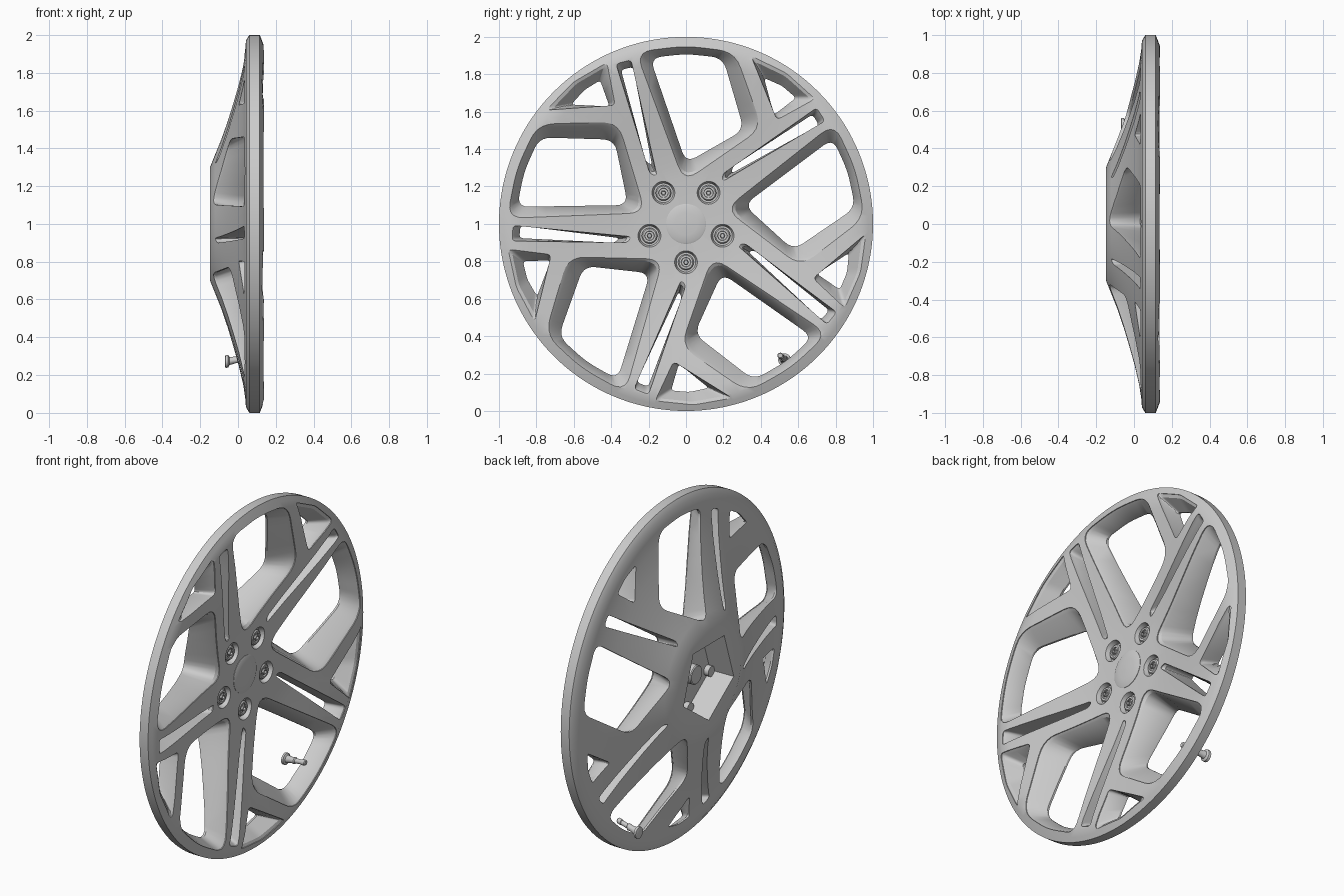
import bpy, bmesh, math
from mathutils import Vector

old = bpy.data.objects.get("Cube")
if old:
    bpy.data.objects.remove(old, do_unlink=True)

PX = 187.0   # outline units per model unit
FIVE = [math.radians(72 * k) for k in range(5)]

silver = bpy.data.materials.new("silver_grey")
silver.use_nodes = True
silver.diffuse_color = (0.6, 0.6, 0.6, 1)
silver.node_tree.nodes["Principled BSDF"].inputs["Base Color"].default_value = (0.6, 0.6, 0.6, 1)

# Dish profiles as (radius, x), outer face and back face
FRONT = [(0, .045), (.24, .045), (.32, .052), (.45, .07), (.6, .095), (.75, .119),
         (.88, .136), (.94, .138), (.975, .125), (1, .115)]
BACK = [(0, -.148), (.3, -.148), (.37, -.12), (.45, -.088), (.55, -.054), (.65, -.024),
        (.75, .004), (.85, .027), (.92, .038), (.97, .042), (1, .06)]


def height(profile, r):
    for (r0, x0), (r1, x1) in zip(profile, profile[1:]):
        if r <= r1:
            return x0 + (x1 - x0) * (r - r0) / (r1 - r0)
    return profile[-1][1]


def finish(name, bm, smooth=True):
    bmesh.ops.remove_doubles(bm, verts=bm.verts, dist=1e-5)
    bmesh.ops.recalc_face_normals(bm, faces=bm.faces)
    me = bpy.data.meshes.new(name)
    bm.to_mesh(me)
    bm.free()
    me.materials.append(silver)
    ob = bpy.data.objects.new(name, me)
    bpy.context.collection.objects.link(ob)
    if smooth:
        shade(ob)
    return ob


def shade(ob):
    bpy.ops.object.select_all(action='DESELECT')
    ob.select_set(True)
    bpy.context.view_layer.objects.active = ob
    bpy.ops.object.shade_smooth_by_angle(angle=math.radians(28))


def skin(bm, rings, caps=True):
    """Bridge rings of points into a closed skin."""
    loops = [[bm.verts.new(p) for p in ring] for ring in rings]
    for a, b in zip(loops, loops[1:]):
        for i in range(len(a)):
            j = (i + 1) % len(a)
            bm.faces.new((a[i], a[j], b[j], b[i]))
    if caps:
        bm.faces.new(loops[0])
        bm.faces.new(loops[-1])


def turned(bm, profile, centre=(0, 0), seg=32, turn=0.0):
    """Solid turned about an axis along x, from (radius, x) points."""
    rings = []
    for r, x in profile:
        ring = []
        for i in range(seg):
            a = turn + 2 * math.pi * i / seg
            ring.append((x, centre[0] + r * math.cos(a), 1 + centre[1] + r * math.sin(a)))
        rings.append(ring)
    skin(bm, rings)


def rounded(points, radius, steps=5, splits=5):
    """Outline with rounded corners and evenly split sides."""
    pts = [Vector(p) for p in points]
    n = len(pts)
    corners = []
    for i, p in enumerate(pts):
        before, after = pts[i - 1] - p, pts[(i + 1) % n] - p
        a = p + before.normalized() * min(radius, before.length * .45)
        b = p + after.normalized() * min(radius, after.length * .45)
        corners.append([a.lerp(p, t).lerp(p.lerp(b, t), t)
                        for t in (s / steps for s in range(steps + 1))])
    out = []
    for i in range(n):
        out += corners[i]
        end, start = corners[i][-1], corners[(i + 1) % n][0]
        out += [end.lerp(start, s / splits) for s in range(1, splits)]
    return [p / PX for p in out]


def opening(bm, face, rear, r_face, r_rear, ledge):
    """Tapered cutter through the dish, repeated five times."""
    wide, narrow = rounded(face, r_face), rounded(rear, r_rear)
    lip = [w.lerp(m, ledge) for w, m in zip(wide, narrow)]
    levels = [(wide, lambda r: .3),
              (wide, lambda r: height(FRONT, r) - .005),
              (lip, lambda r: height(FRONT, r) - .018),
              (narrow, lambda r: height(BACK, r) + .012),
              (narrow, lambda r: -.3)]
    for a in FIVE:
        c, s = math.cos(a), math.sin(a)
        skin(bm, [[(fx(p.length), p.x * c - p.y * s, 1 + p.x * s + p.y * c) for p in loop]
                  for loop, fx in levels])


# Wheel dish
bm = bmesh.new()
turned(bm, [(max(r, 1e-7), x) for r, x in FRONT] +
       [(max(r, 1e-7), x) for r, x in reversed(BACK)], seg=144)
bmesh.ops.remove_doubles(bm, verts=bm.verts, dist=1e-5)
bmesh.ops.dissolve_degenerate(bm, edges=bm.edges, dist=1e-6)
dish = finish("wheel_dish", bm, smooth=False)

# Cutters: large windows, spoke slots, rim triangles
bm = bmesh.new()
opening(bm, [(-50, 172), (0, 178), (49, 172), (76, 96), (-2, 42)],
        [(-36, 166), (0, 170), (37, 166), (58, 94), (0, 61)], 17, 12, .2)
opening(bm, [(-70, 160), (-55, 164), (-29, 48), (-36, 50)],
        [(-65, 154), (-53, 157), (-34, 59), (-40, 62)], 4, 4, .3)
opening(bm, [(65, 168), (100, 151), (129, 125), (91, 104)],
        [(78, 146), (96, 138), (110, 126), (88, 109)], 5, 4, .25)

# Cutters: bolt pockets and hollow hub
bolt_spots = [(.205 * math.sin(a), -.205 * math.cos(a)) for a in FIVE]
for spot in bolt_spots:
    turned(bm, [(.052, .018), (.062, .048), (.062, .2)], spot)
turned(bm, [(.235, 0), (.255, -.3)], seg=5, turn=-math.pi / 2)
bmesh.ops.triangulate(bm, faces=bm.faces)
cutter = finish("opening_cutter", bm, smooth=False)
cutter.hide_render = True
cutter.hide_set(True)

mod = dish.modifiers.new("openings", 'BOOLEAN')
mod.operation, mod.solver, mod.object = 'DIFFERENCE', 'EXACT', cutter
bpy.context.view_layer.objects.active = dish
dish.select_set(True)
bpy.ops.object.modifier_apply(modifier=mod.name)
bpy.data.objects.remove(cutter, do_unlink=True)
shade(dish)

# Centre cap with its rear boss
bm = bmesh.new()
turned(bm, [(.107, .04), (.107, .047), (.1, .05), (.06, .054), (.0001, .056)], seg=48)
finish("centre_cap", bm)
bm = bmesh.new()
turned(bm, [(.055, .01), (.055, -.065), (.05, -.07)])
finish("cap_boss", bm)

# Wheel bolts with hexagonal sockets
for i, spot in enumerate(bolt_spots):
    bm = bmesh.new()
    turned(bm, [(.03, -.03), (.03, .01), (.042, .018), (.042, .03), (.036, .036),
                (.026, .036), (.024, .028), (.0001, .028)], spot, 24)
    turned(bm, [(.016, .02), (.016, .04), (.012, .042), (.01, .03)], spot, 6)
    finish(f"wheel_bolt_{i + 1}", bm)

# Valve stem, leaning slightly toward the centre
bm = bmesh.new()
turned(bm, [(.022, -.07), (.034, -.066), (.034, -.052), (.022, -.046), (.017, -.01),
            (.02, .01), (.014, .016), (.013, .06), (.016, .062), (.016, .085), (.012, .09)],
       (.518, -.718), 20)
for v in bm.verts:
    v.co.y -= v.co.x * .16
    v.co.z += v.co.x * .16
finish("valve_stem", bm)
